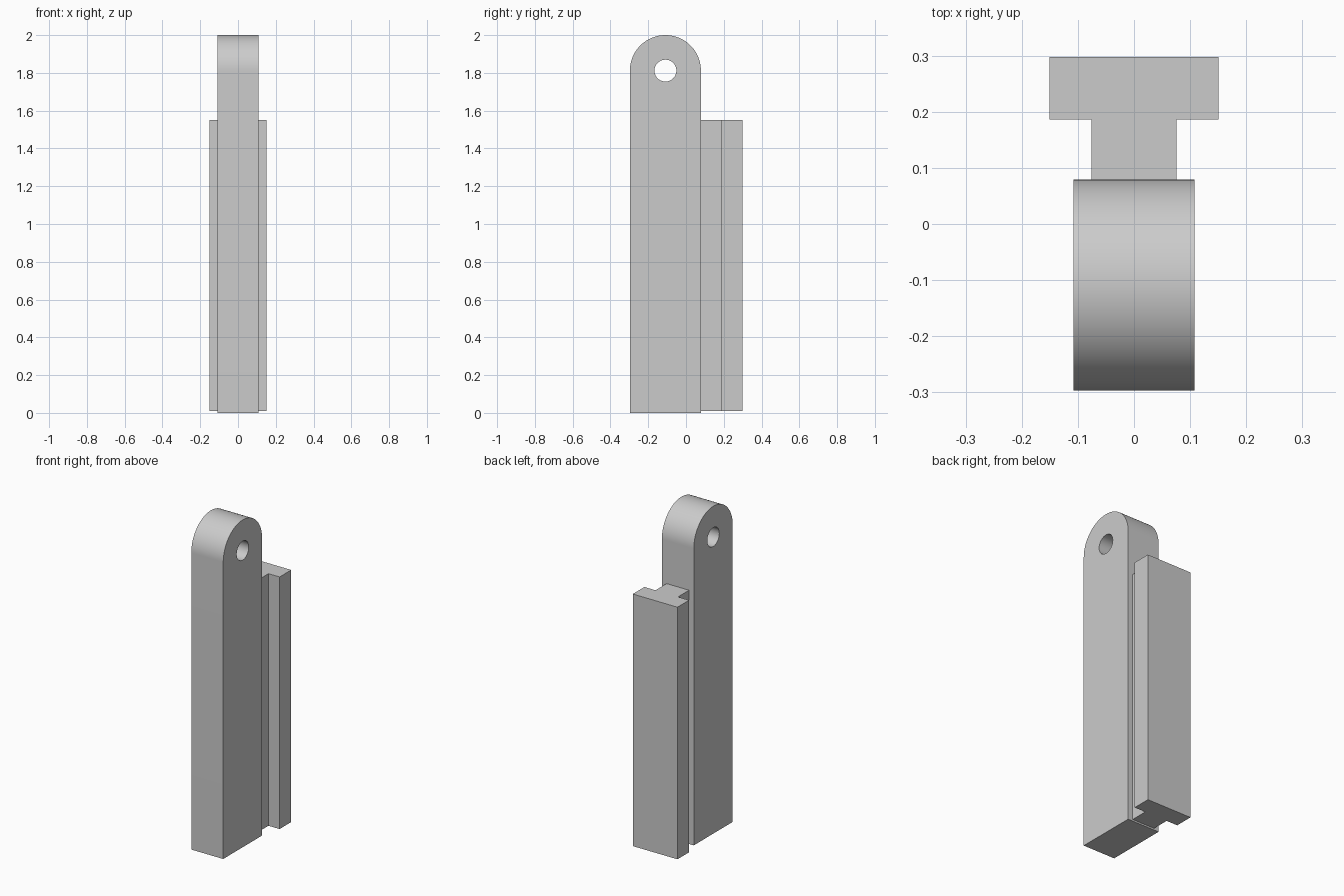
import bpy, bmesh
from math import pi, sin, cos, radians
from mathutils import Vector

cube = bpy.data.objects.get("Cube")
if cube:
    bpy.data.objects.remove(cube, do_unlink=True)

# One plain grey material
grey = bpy.data.materials.new("plain_grey")
grey.use_nodes = True
colour = (0.6, 0.6, 0.6, 1)
grey.diffuse_color = colour
grey.node_tree.nodes["Principled BSDF"].inputs["Base Color"].default_value = colour


def arc(cy, cz, radius, start, end, steps):
    """Points along an arc in the y-z plane."""
    return [(cy + radius * cos(start + (end - start) * i / steps),
             cz + radius * sin(start + (end - start) * i / steps))
            for i in range(steps + 1)]


def extrude_profile(name, loops, place, offset):
    """Fill an outline (with optional holes) and extrude it by offset."""
    bm = bmesh.new()
    edges = []
    for loop in loops:
        verts = [bm.verts.new(place(a, b)) for a, b in loop]
        edges += [bm.edges.new((v, verts[(i + 1) % len(verts)]))
                  for i, v in enumerate(verts)]
    bmesh.ops.triangle_fill(bm, edges=edges, use_beauty=True)
    out = bmesh.ops.extrude_face_region(bm, geom=bm.faces[:], use_keep_orig=True)
    moved = [g for g in out["geom"] if isinstance(g, bmesh.types.BMVert)]
    bmesh.ops.translate(bm, verts=moved, vec=Vector(offset))
    bmesh.ops.recalc_face_normals(bm, faces=bm.faces[:])
    # Merge the flat caps back into clean faces
    bmesh.ops.dissolve_limit(bm, angle_limit=radians(0.5),
                             verts=bm.verts[:], edges=bm.edges[:])
    mesh = bpy.data.meshes.new(name)
    bm.to_mesh(mesh)
    bm.free()
    mesh.materials.append(grey)
    obj = bpy.data.objects.new(name, mesh)
    bpy.context.collection.objects.link(obj)
    bpy.ops.object.select_all(action="DESELECT")
    obj.select_set(True)
    bpy.context.view_layer.objects.active = obj
    bpy.ops.object.shade_smooth_by_angle(angle=radians(30))
    return obj


# Upright bar with a rounded top and a pin hole through it
half_width, radius, pin_y = 0.108, 0.188, -0.109
pin_z = 2 - radius
outline = [(pin_y - radius, 0), (pin_y + radius, 0)]
outline += arc(pin_y, pin_z, radius, 0, pi, 48)
hole = arc(pin_y, pin_z, 0.058, 0, 2 * pi, 40)[:-1]
extrude_profile("upright_bar", [outline, hole],
                lambda y, z: (-half_width, y, z), (2 * half_width, 0, 0))

# T-shaped slide rail along the back of the bar
rail_bottom, rail_top = 0.01, 1.55
half = [(0.076, 0.079), (0.076, 0.186), (0.151, 0.186), (0.151, 0.298)]
rail = half + [(-x, y) for x, y in reversed(half)]
extrude_profile("slide_rail", [rail],
                lambda x, y: (x, y, rail_bottom), (0, 0, rail_top - rail_bottom))
